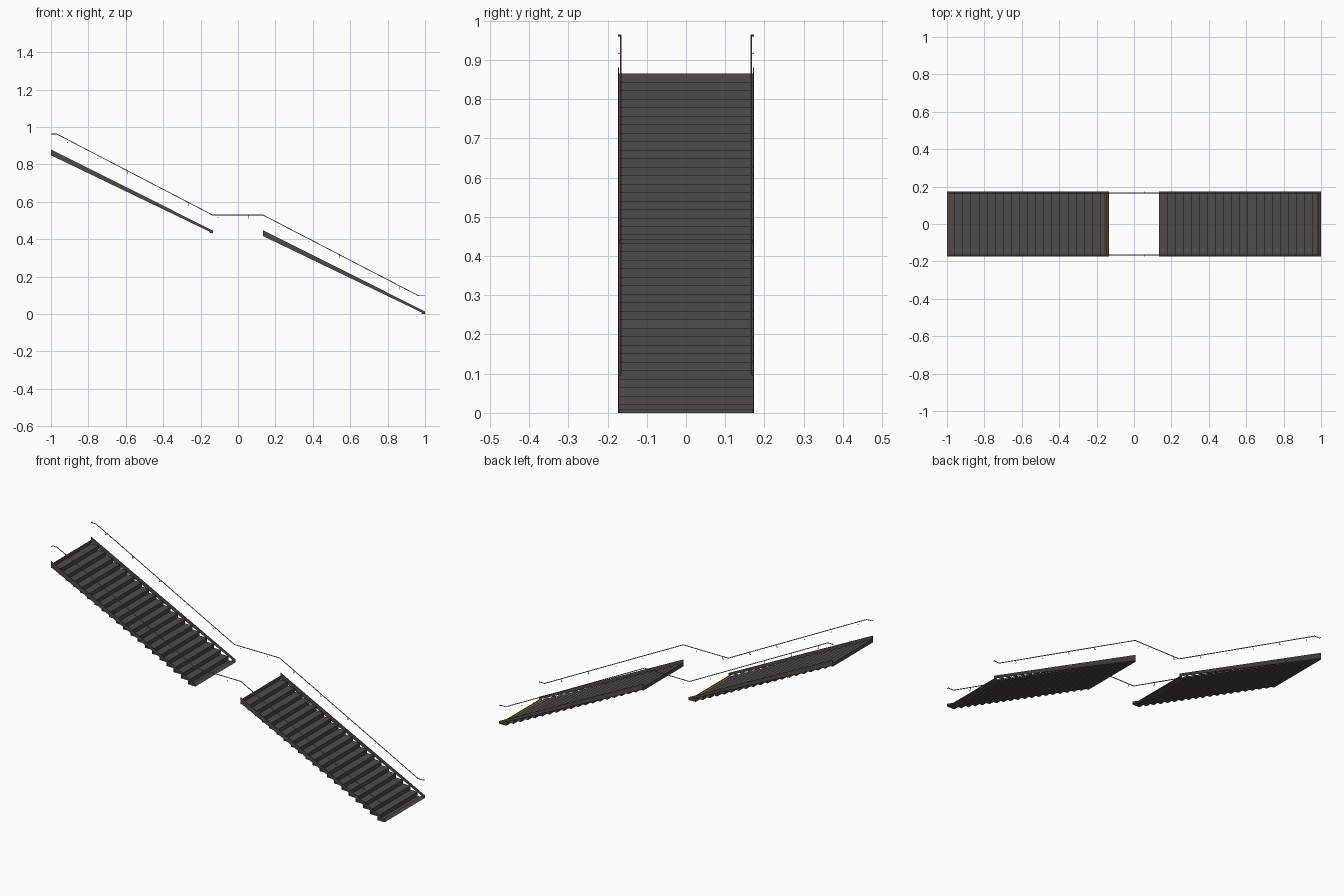
import bpy, bmesh

if "Cube" in bpy.data.objects:
    bpy.data.objects.remove(bpy.data.objects["Cube"])

N, X0, X1, RISE, W = 20, 0.135, 1.0, 0.4325, 0.1735
RUN, STEP = (X1 - X0) / N, RISE / N


def mat(name, rgb):
    m = bpy.data.materials.new(name)
    m.diffuse_color = (*rgb, 1)
    m.use_nodes = True
    m.node_tree.nodes["Principled BSDF"].inputs["Base Color"].default_value = m.diffuse_color
    return m


GREY = mat("dark_warm_grey", (0.080, 0.070, 0.066))
RAIL = mat("rail_grey", (0.19, 0.185, 0.18))
YELLOW = mat("warning_yellow", (0.45, 0.34, 0.02))


def make_object(name, bm, materials):
    me = bpy.data.meshes.new(name)
    bm.to_mesh(me)
    bm.free()
    for m in materials:
        me.materials.append(m)
    ob = bpy.data.objects.new(name, me)
    bpy.context.collection.objects.link(ob)
    return ob


def extrude_profile(name, pts, y0, y1, materials):
    """Extrude a closed x-z outline from y0 to y1."""
    bm = bmesh.new()
    f = bm.faces.new([bm.verts.new((x, y0, z)) for x, z in pts])
    r = bmesh.ops.extrude_face_region(bm, geom=[f])
    vs = [v for v in r["geom"] if isinstance(v, bmesh.types.BMVert)]
    bmesh.ops.translate(bm, verts=vs, vec=(0, y1 - y0, 0))
    bmesh.ops.recalc_face_normals(bm, faces=bm.faces)
    # second material goes on the faces turned to -x
    if len(materials) > 1:
        for f in bm.faces:
            f.material_index = 1 if f.normal.x < -0.3 else 0
    return make_object(name, bm, materials)


def folded_sheet(name, pts, half, material):
    """Thin sheet following an open x-z line, facing up."""
    bm = bmesh.new()
    rows = [[bm.verts.new((x, s * half, z)) for s in (-1, 1)] for x, z in pts]
    for a, b in zip(rows, rows[1:]):
        bm.faces.new((a[0], b[0], b[1], a[1]))
    return make_object(name, bm, [material])


def tube(name, pts, radius, material, sides=6):
    cu = bpy.data.curves.new(name, "CURVE")
    cu.dimensions = "3D"
    cu.bevel_depth = radius
    cu.bevel_resolution = sides
    cu.use_fill_caps = True
    sp = cu.splines.new("POLY")
    sp.points.add(len(pts) - 1)
    for p, c in zip(sp.points, pts):
        p.co = (*c, 1)
    sp.use_smooth = True
    cu.materials.append(material)
    ob = bpy.data.objects.new(name, cu)
    bpy.context.collection.objects.link(ob)


def flight(name, xs, zs):
    xe, ze = xs + N * RUN, zs - RISE
    # risers and treads
    line = [(xs, zs)]
    for i in range(N):
        z = zs - (i + 1) * STEP
        line += [(xs + i * RUN, z), (xs + (i + 1) * RUN, z)]
    folded_sheet(name + "_steps", line, W - 0.001, GREY)
    # side stringers, tapering slightly downhill
    outline = [(xs, zs + 0.015), (xs, zs - 0.016), (xe, ze), (xe, ze + 0.014)]
    for s, label in ((-1, "front"), (1, "back")):
        extrude_profile(f"{name}_stringer_{label}", outline, s * (W - 0.003), s * W, [GREY])
    # low ridge on the last tread, yellow on its uphill side
    x = xe - 0.019
    extrude_profile(name + "_warning_ridge",
                    [(x, ze), (x + 0.003, ze + 0.010), (xe, ze)],
                    -W + 0.004, W - 0.004, [GREY, YELLOW])


flight("upper_flight", -X1, 2 * RISE)
flight("lower_flight", X0, RISE)

# handrail path in x-z
PATH = [(-0.997, 0.962), (-0.968, 0.962), (-0.137, 0.53),
        (0.133, 0.53), (0.965, 0.098), (0.997, 0.098)]


def rail_z(x):
    for (a, za), (b, zb) in zip(PATH, PATH[1:]):
        if a <= x <= b:
            return za + (zb - za) * (x - a) / (b - a)


RY = 0.166
for s, label in ((-1, "front"), (1, "back")):
    # rail with both ends returning to the wall
    pts = [(x, s * RY, z) for x, z in PATH]
    pts = [(PATH[0][0], s * W, PATH[0][1])] + pts + [(PATH[-1][0], s * W, PATH[-1][1])]
    tube(f"handrail_{label}", pts, 0.0021, RAIL)
    # wall brackets below the rail
    for k in range(12):
        x = -0.912 + 0.1615 * k
        z = rail_z(x)
        tube(f"bracket_arm_{label}_{k}",
             [(x, s * W, z - 0.016), (x, s * RY, z - 0.016), (x, s * RY, z)], 0.0006, RAIL, 1)
        tube(f"bracket_plate_{label}_{k}",
             [(x, s * (W - 0.001), z - 0.016), (x, s * W, z - 0.016)], 0.0022, RAIL, 2)
